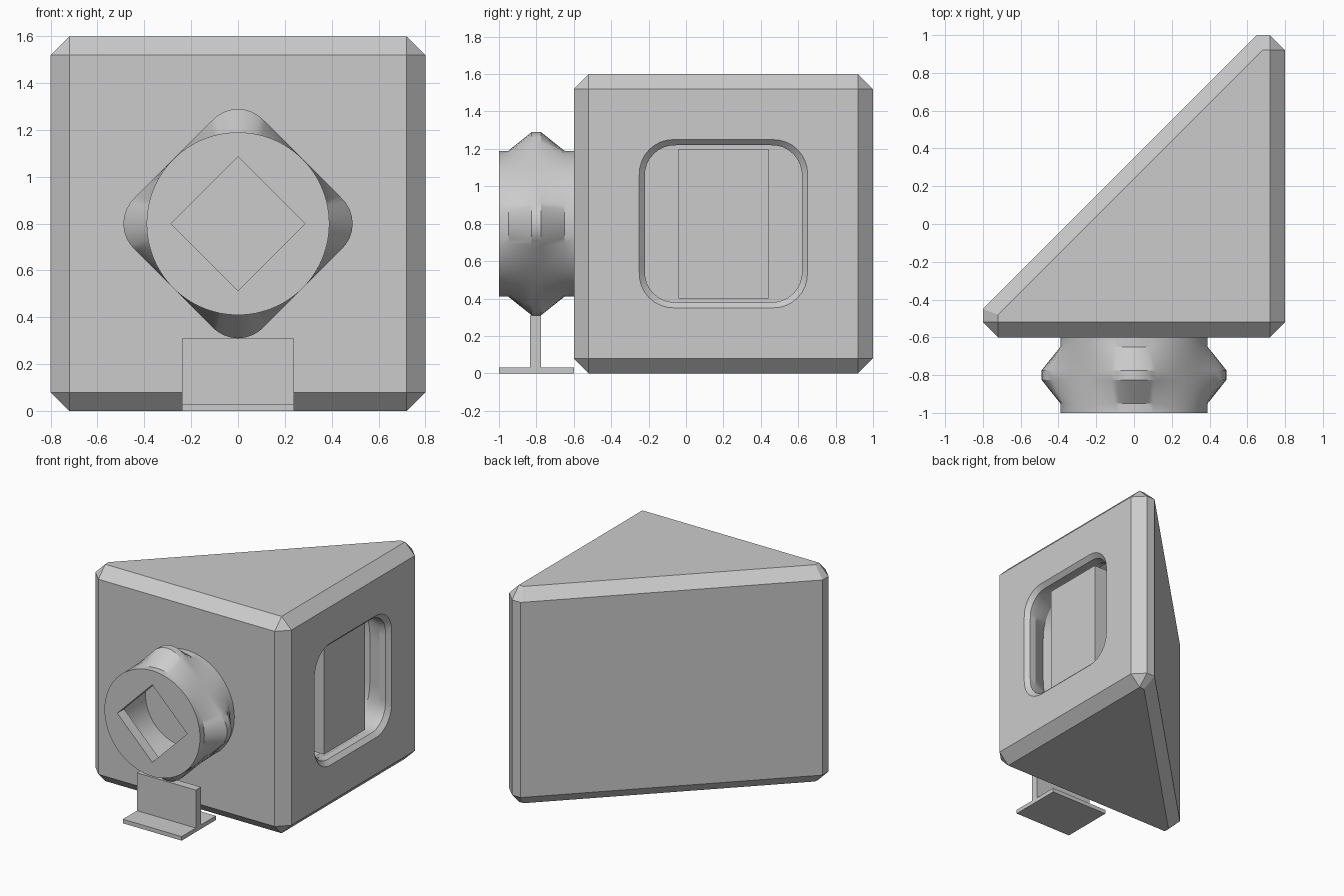
import bpy, bmesh, math

if "Cube" in bpy.data.objects:
    bpy.data.objects.remove(bpy.data.objects["Cube"])

grey = bpy.data.materials.new("plain grey")
grey.diffuse_color = (0.6, 0.6, 0.6, 1)
grey.use_nodes = True
grey.node_tree.nodes["Principled BSDF"].inputs["Base Color"].default_value = grey.diffuse_color


def make_object(name, bm, smooth=False):
    bmesh.ops.recalc_face_normals(bm, faces=bm.faces[:])
    mesh = bpy.data.meshes.new(name)
    bm.to_mesh(mesh)
    bm.free()
    mesh.materials.append(grey)
    ob = bpy.data.objects.new(name, mesh)
    bpy.context.collection.objects.link(ob)
    if smooth:
        activate(ob)
        bpy.ops.object.shade_smooth_by_angle(angle=math.radians(30))
    return ob


def activate(ob):
    bpy.ops.object.select_all(action='DESELECT')
    ob.select_set(True)
    bpy.context.view_layer.objects.active = ob


def box(name, lo, hi):
    bm = bmesh.new()
    bmesh.ops.create_cube(bm, size=1)
    for v in bm.verts:
        v.co = [lo[i] + (v.co[i] + 0.5) * (hi[i] - lo[i]) for i in range(3)]
    return make_object(name, bm)


def rounded_square(t, half, fillet):
    """Radius of a rounded square at angle t."""
    t = abs((t + math.pi / 4) % (math.pi / 2) - math.pi / 4)
    c = half - fillet
    if half * math.tan(t) <= c:
        return half / math.cos(t)
    b = c * (math.cos(t) + math.sin(t))
    return b + math.sqrt(max(0, b * b - 2 * c * c + fillet * fillet))


def loft(name, sections, place, turn=0, sides=96, smooth=True):
    """Skin through rounded squares given as (position, half width, fillet)."""
    bm = bmesh.new()
    rings = []
    for pos, half, fillet in sections:
        ring = []
        for i in range(sides):
            t = 2 * math.pi * i / sides
            r = rounded_square(t + turn, half, fillet)
            ring.append(bm.verts.new(place(pos, r * math.cos(t), r * math.sin(t))))
        rings.append(ring)
    for a, b in zip(rings, rings[1:]):
        for i in range(sides):
            j = (i + 1) % sides
            bm.faces.new((a[i], a[j], b[j], b[i]))
    bm.faces.new(rings[0])
    bm.faces.new(rings[-1])
    return make_object(name, bm, smooth)


def cut(ob, cutter):
    activate(ob)
    mod = ob.modifiers.new("cut", 'BOOLEAN')
    mod.operation = 'DIFFERENCE'
    mod.solver = 'EXACT'
    mod.object = cutter
    bpy.ops.object.modifier_apply(modifier=mod.name)
    bpy.data.objects.remove(cutter)


# Wedge body: chamfered cube halved along the diagonal
outline = [(-.8, -.52), (-.72, -.6), (.72, -.6), (.8, -.52),
           (.8, .92), (.72, 1), (.65, 1), (-.8, -.45)]
cap = [(-.72, -.52), (.72, -.52), (.72, .92), (.68, .92), (-.72, -.48)]
bm = bmesh.new()
for points, heights in ((outline, (.08, 1.52)), (cap, (0, 1.6))):
    for z in heights:
        for x, y in points:
            bm.verts.new((x, y, z))
bmesh.ops.convex_hull(bm, input=bm.verts[:])
bmesh.ops.dissolve_limit(bm, angle_limit=0.02, verts=bm.verts[:], edges=bm.edges[:])
body = make_object("wedge_body", bm)

# Rounded window in the right face, widening inside
cut(body, loft("window_cutter",
               [(.81, .46, .19), (.77, .42, .16), (.72, .42, .16),
                (.6, .48, .3), (.45, .42, .16)],
               lambda p, u, v: (p, .2 + u, .8 + v)))
activate(body)
bpy.ops.object.shade_smooth_by_angle(angle=math.radians(20))

# Block standing inside the window
box("window_block", (.44, -.04, .4), (.73, .44, 1.2))

# Front knob: round ends swelling to a rounded diamond
front = lambda p, u, v: (u, p, .8 + v)
R = .39
knob = loft("front_knob",
            [(-1, R, R), (-.95, R, R), (-.825, R, .15), (-.775, R, .15),
             (-.65, R, R), (-.595, R, R)], front, math.pi / 4)

# Square socket opening into a round chamber
cut(knob, loft("chamber_cutter", [(-.92, .3, .3), (-.65, .3, .3)], front))
cut(knob, loft("socket_cutter", [(-1.1, .202, 0), (-.8, .202, 0)],
               front, math.pi / 4, sides=4, smooth=False))
activate(knob)
bpy.ops.object.shade_smooth_by_angle(angle=math.radians(30))

# Small stand under the knob
box("stand_base", (-.24, -1, 0), (.24, -.6, .03))
box("stand_post", (-.24, -.835, .03), (.24, -.775, .31))
